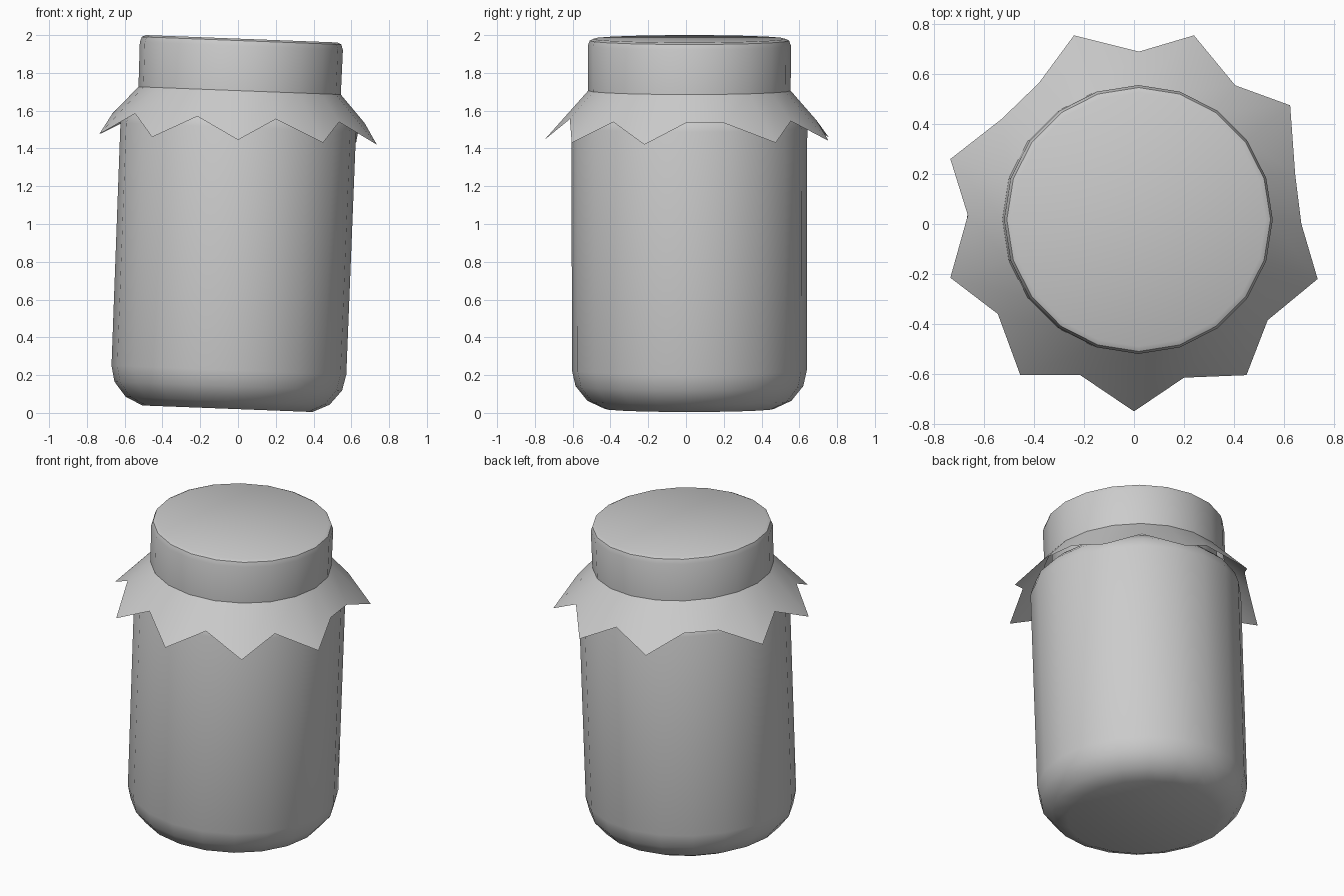
import bpy, bmesh
from math import cos, sin, radians
from mathutils import Matrix, Vector

if "Cube" in bpy.data.objects:
    bpy.data.objects.remove(bpy.data.objects["Cube"])

SIDES = 20
# The whole jar leans slightly towards +x
LEAN = Matrix.Translation((-0.056, 0.018, 0.022)) @ Matrix.Rotation(radians(2.2), 4, 'Y')


def ring(bm, r, t):
    """Ring of vertices around the leaning axis, clockwise from 108 degrees."""
    angles = [radians(108 - 18 * i) for i in range(SIDES)]
    return [bm.verts.new(LEAN @ Vector((r * cos(a), r * sin(a), t))) for a in angles]


def bridge(bm, a, b):
    for i in range(SIDES):
        j = (i + 1) % SIDES
        bm.faces.new((a[i], a[j], b[j], b[i]))


def lathe(bm, profile):
    rings = [ring(bm, r, t) for r, t in profile]
    for a, b in zip(rings, rings[1:]):
        bridge(bm, a, b)
    return rings


def finish(bm, name):
    bmesh.ops.recalc_face_normals(bm, faces=bm.faces)
    mesh = bpy.data.meshes.new(name)
    bm.to_mesh(mesh)
    bm.free()
    obj = bpy.data.objects.new(name, mesh)
    bpy.context.collection.objects.link(obj)
    bpy.ops.object.select_all(action='DESELECT')
    obj.select_set(True)
    bpy.context.view_layer.objects.active = obj
    bpy.ops.object.shade_smooth_by_angle(angle=radians(35))
    return obj


# Jar body: rounded base, straight wall, shoulder and hidden neck
bm = bmesh.new()
rings = lathe(bm, [(0.45, 0.0), (0.54, 0.042), (0.603, 0.12), (0.622, 0.205),
                   (0.624, 1.49), (0.605, 1.55), (0.55, 1.60), (0.49, 1.62), (0.49, 1.88)])
bm.faces.new(rings[0])
bm.faces.new(rings[-1])
finish(bm, "jar_body")

# Cloth cover: capped lid that flares into a ragged pointed skirt
hem = [(-0.24, 0.755, 1.46), (0.02, 0.69, 1.55), (0.24, 0.755, 1.44), (0.405, 0.555, 1.545),
       (0.625, 0.475, 1.43), (0.645, 0.2, 1.535), (0.67, 0.0, 1.535), (0.735, -0.22, 1.42),
       (0.535, -0.385, 1.54), (0.45, -0.605, 1.43), (0.2, -0.615, 1.555), (0.0, -0.75, 1.445),
       (-0.215, -0.605, 1.57), (-0.455, -0.605, 1.46), (-0.545, -0.36, 1.585),
       (-0.735, -0.215, 1.475), (-0.665, 0.035, 1.585), (-0.735, 0.26, 1.475),
       (-0.53, 0.42, 1.575), (-0.38, 0.565, 1.57)]
bm = bmesh.new()
rings = lathe(bm, [(0.508, 1.96), (0.528, 1.95), (0.538, 1.922), (0.536, 1.685)])
bm.faces.new(rings[0])
bridge(bm, rings[-1], [bm.verts.new(p) for p in hem])
finish(bm, "cloth_cover")
